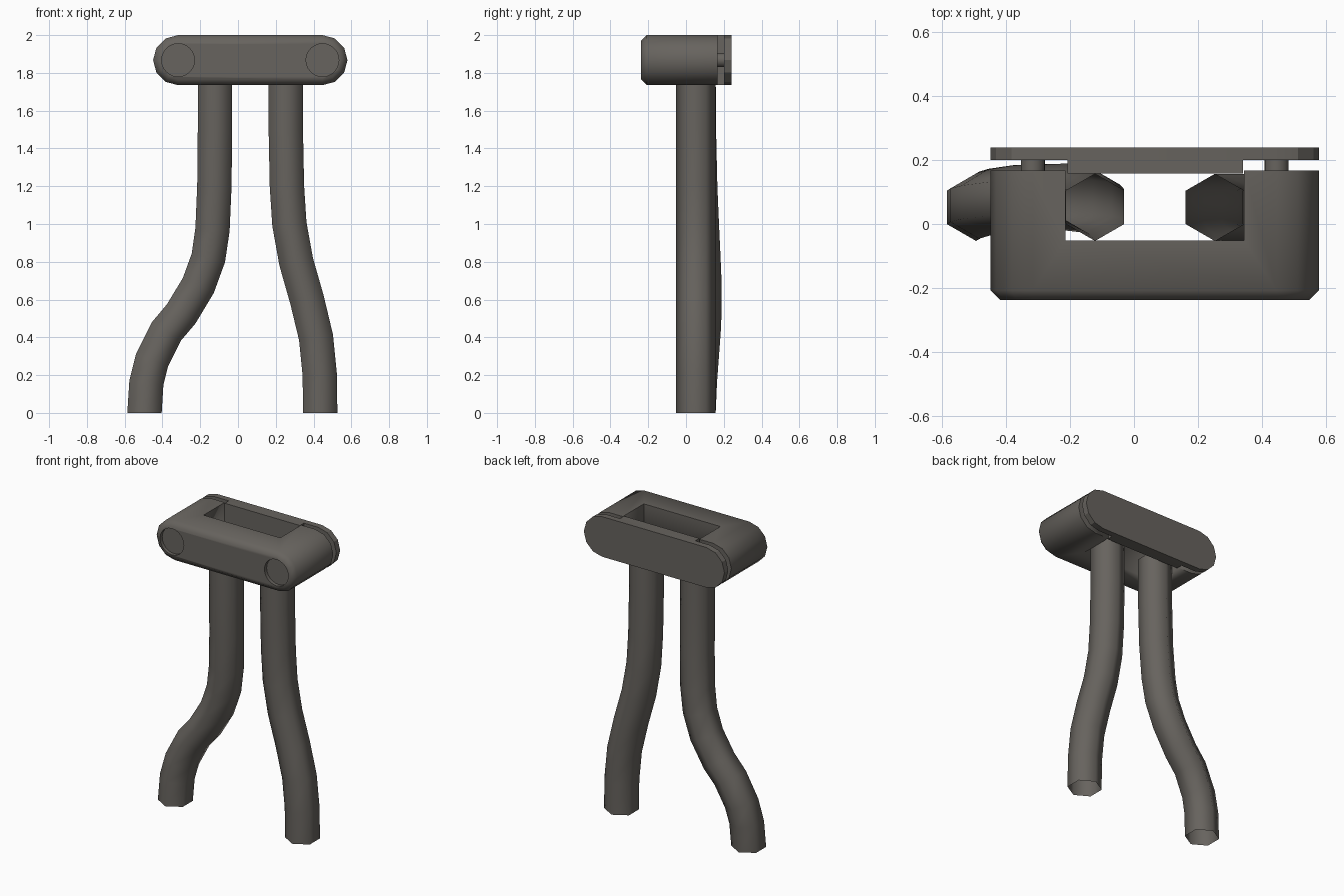
import bpy, bmesh, math

if "Cube" in bpy.data.objects:
    bpy.data.objects.remove(bpy.data.objects["Cube"])

grey = bpy.data.materials.new("warm dark grey")
grey.diffuse_color = (0.135, 0.125, 0.112, 1)
grey.use_nodes = True
grey.node_tree.nodes["Principled BSDF"].inputs["Base Color"].default_value = grey.diffuse_color

CX, CZ, R = 0.065, 1.8675, 0.1325      # clamp centre and end radius
HALF = 0.382                           # distance from centre to bolt axis


def finish(name, bm, angle=50):
    bmesh.ops.recalc_face_normals(bm, faces=bm.faces)
    me = bpy.data.meshes.new(name)
    bm.to_mesh(me)
    bm.free()
    ob = bpy.data.objects.new(name, me)
    bpy.context.collection.objects.link(ob)
    me.materials.append(grey)
    bpy.ops.object.select_all(action='DESELECT')
    ob.select_set(True)
    bpy.context.view_layer.objects.active = ob
    bpy.ops.object.shade_smooth_by_angle(angle=math.radians(angle))
    return ob


def loft(bm, rings, caps=True):
    vs = [[bm.verts.new(p) for p in r] for r in rings]
    n = len(vs[0])
    for a, b in zip(vs, vs[1:]):
        for i in range(n):
            j = (i + 1) % n
            bm.faces.new((a[i], a[j], b[j], b[i]))
    if caps:
        bm.faces.new(vs[0])
        bm.faces.new(vs[-1])


def stadium(y, r=R):
    pts = []
    for side, start in ((1, -90), (-1, 90)):
        for k in range(7):
            t = math.radians(start + k * 30)
            pts.append((CX + side * HALF + r * math.cos(t), y, CZ + r * math.sin(t)))
    return pts


def circle(x, y, r, n=24):
    return [(x + r * math.cos(2 * math.pi * i / n), y, CZ + r * math.sin(2 * math.pi * i / n))
            for i in range(n)]


def box_rings(x0, x1, y0, y1, z0, z1):
    return [[(x0, y, z0), (x1, y, z0), (x1, y, z1), (x0, y, z1)] for y in (y0, y1)]


def cut(ob, name, rings):
    bm = bmesh.new()
    loft(bm, rings)
    cutter = finish(name, bm)
    cutter.hide_render = True
    mod = ob.modifiers.new(name, 'BOOLEAN')
    mod.operation, mod.solver, mod.object = 'DIFFERENCE', 'EXACT', cutter
    bpy.context.view_layer.objects.active = ob
    bpy.ops.object.modifier_apply(modifier=name)
    bpy.data.objects.remove(cutter)


# clamp housing: stadium block with chamfered front, slot and bolt recesses
bm = bmesh.new()
loft(bm, [stadium(-0.238, R - 0.03), stadium(-0.208), stadium(0.168)])
housing = finish("clamp_housing", bm)
cut(housing, "slot_cutter", box_rings(-0.215, 0.345, -0.052, 0.4, 1.6, 2.2))
for s in (-1, 1):
    x = CX + s * HALF
    cut(housing, "recess_cutter", [circle(x, -0.4, 0.087), circle(x, -0.215, 0.087)])

# back plate and the tongue that closes the slot
bm = bmesh.new()
loft(bm, [stadium(0.2), stadium(0.24)])
finish("back_plate", bm, 25)
bm = bmesh.new()
loft(bm, box_rings(-0.208, 0.342, 0.158, 0.2, CZ - R, CZ + R))
finish("plate_tongue", bm)

# bolt shanks between housing and plate
for s, side in ((-1, "left"), (1, "right")):
    bm = bmesh.new()
    loft(bm, [circle(CX + s * HALF, y, 0.0375) for y in (0.12, 0.21)])
    finish(side + "_bolt", bm)


# bent six-sided hollow tubes, open at both ends; path points are (x, y, z)
def tube(name, path):
    rings = []
    for i, (x, y, z) in enumerate(path):
        a, b = path[max(i - 1, 0)], path[min(i + 1, len(path) - 1)]
        dx, dz = b[0] - a[0], b[2] - a[2]
        if i in (0, len(path) - 1):
            dx, dz = 0, 1                  # square cut ends
        l = math.hypot(dx, dz)
        ring = []
        for k in range(6):
            t = math.radians(30 + 60 * k)
            u, v = 0.105 * math.cos(t), 0.105 * math.sin(t)
            ring.append((x + u * dz / l, y + v, z - u * dx / l))
        rings.append(ring)
    bm = bmesh.new()
    loft(bm, rings, caps=False)
    finish(name, bm, 180)


Y = 0.052
tube("left_tube", [(-0.495, Y, 0), (-0.485, Y + .007, .16), (-0.455, Y + .016, .28),
                   (-0.38, Y + .027, .43), (-0.30, Y + .031, .525), (-0.21, Y + .032, .675),
                   (-0.157, Y + .026, .82), (-0.135, Y + .019, .97), (-0.125, Y + .009, 1.2),
                   (-0.122, Y + .002, 1.5), (-0.122, Y, 1.8)])
tube("right_tube", [(.435, Y, 0), (.433, Y, .2), (.413, Y, .4), (.365, Y, .6), (.308, Y, .8),
                    (.272, Y, 1.0), (.259, Y, 1.2), (.253, Y, 1.5), (.253, Y, 1.8)])
